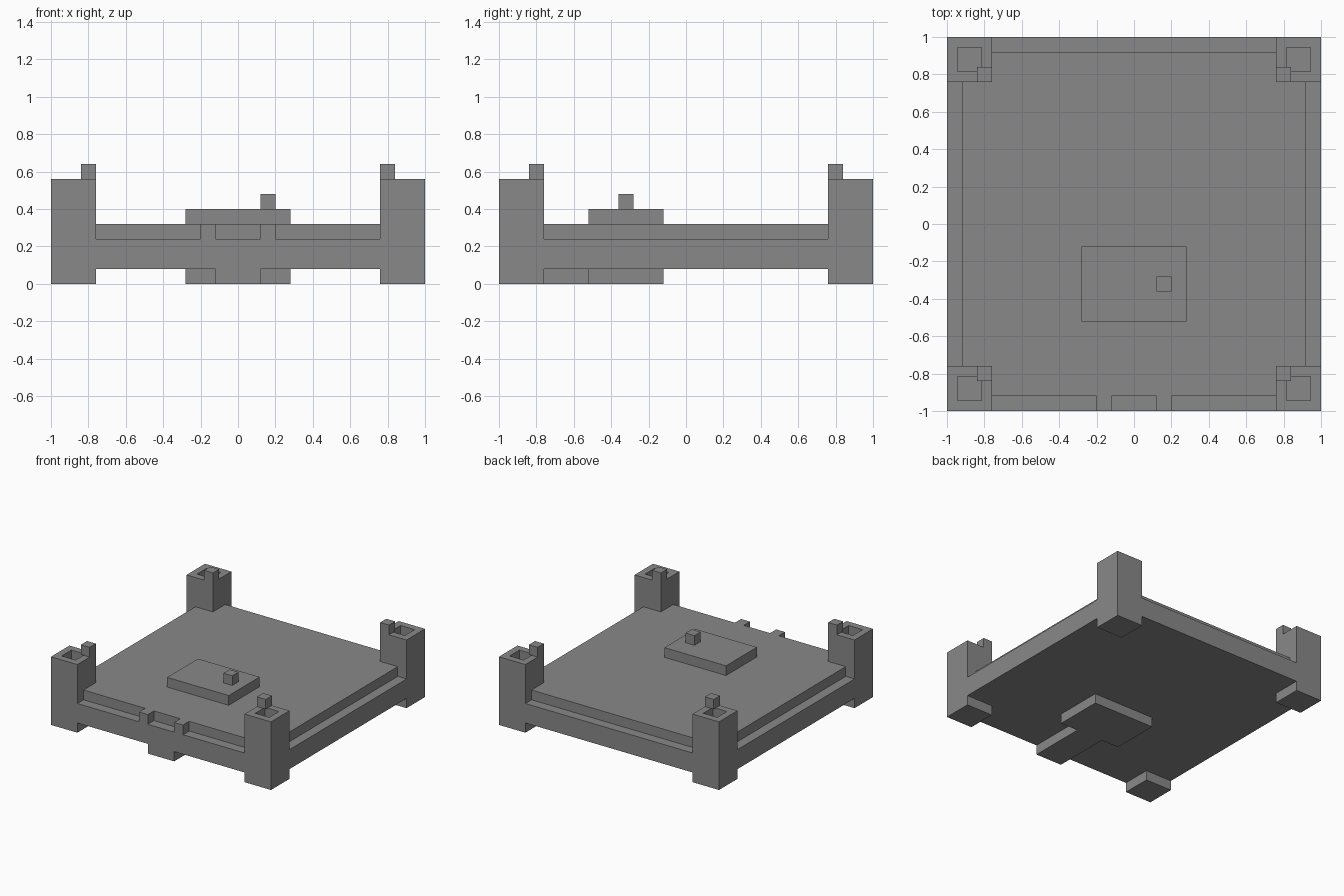
import bpy
import bmesh
from mathutils import Matrix, Vector

if "Cube" in bpy.data.objects:
    bpy.data.objects.remove(bpy.data.objects["Cube"], do_unlink=True)

# Single stone grey
GREY = (0.25, 0.25, 0.25, 1)
stone = bpy.data.materials.new("stone_grey")
stone.use_nodes = True
stone.diffuse_color = GREY
stone.node_tree.nodes["Principled BSDF"].inputs["Base Color"].default_value = GREY


def finish(name, bm):
    bmesh.ops.recalc_face_normals(bm, faces=bm.faces)
    mesh = bpy.data.meshes.new(name)
    bm.to_mesh(mesh)
    bm.free()
    mesh.materials.append(stone)
    obj = bpy.data.objects.new(name, mesh)
    bpy.context.collection.objects.link(obj)
    return obj


def block_mesh(x, y, z):
    """Box spanning the given (low, high) ranges."""
    bm = bmesh.new()
    spans = (x, y, z)
    centre = Vector([(a + b) / 2 for a, b in spans])
    size = Vector([abs(b - a) for a, b in spans])
    bmesh.ops.create_cube(bm, size=1, matrix=Matrix.Translation(centre) @ Matrix.Diagonal(size.to_4d()))
    return bm


def block(name, x, y, z):
    return finish(name, block_mesh(x, y, z))


def notched_slab(name, half, notch, low, high):
    """Square slab with its four corners cut out to receive the posts."""
    bm = bmesh.new()
    outline = []
    for sx, sy in ((1, 1), (-1, 1), (-1, -1), (1, -1)):
        corner = [(half, notch), (notch, notch), (notch, half)]
        if sx * sy < 0:
            corner.reverse()
        outline += [(sx * u, sy * v) for u, v in corner]
    face = bm.faces.new([bm.verts.new((u, v, low)) for u, v in outline])
    top = bmesh.ops.extrude_face_region(bm, geom=[face])["geom"]
    bmesh.ops.translate(bm, verts=[v for v in top if isinstance(v, bmesh.types.BMVert)],
                        vec=(0, 0, high - low))
    return finish(name, bm)


# Floor: wide base with a narrower step on top
notched_slab("base_slab", 1, 0.76, 0.08, 0.24)
notched_slab("upper_floor", 0.92, 0.76, 0.24, 0.32)

# Corner posts with a square socket and a stub on the inner corner
for y_name, sy in (("front", -1), ("back", 1)):
    for x_name, sx in (("right", -1), ("left", 1)):
        bm = block_mesh((sx * 0.76, sx), (sy * 0.76, sy), (0, 0.56))
        bm.normal_update()
        top = max(bm.faces, key=lambda f: f.calc_center_median().z)
        bmesh.ops.inset_region(bm, faces=[top], thickness=0.08)
        floor = bmesh.ops.extrude_face_region(bm, geom=[top])["geom"]
        bmesh.ops.translate(bm, verts=[v for v in floor if isinstance(v, bmesh.types.BMVert)],
                            vec=(0, 0, -0.08))
        if top.is_valid:
            bmesh.ops.delete(bm, geom=[top], context="FACES_ONLY")
        finish(f"{y_name}_{x_name}_post", bm)
        block(f"{y_name}_{x_name}_stub", (sx * 0.76, sx * 0.84), (sy * 0.76, sy * 0.84), (0.56, 0.64))

# Two tabs on the front ledge
for name, s in (("right", -1), ("left", 1)):
    block(f"{name}_front_tab", (s * 0.12, s * 0.20), (-1, -0.92), (0.24, 0.32))

# Raised plate with its knob
block("raised_plate", (-0.28, 0.28), (-0.52, -0.12), (0.32, 0.40))
block("plate_knob", (0.12, 0.20), (-0.36, -0.28), (0.40, 0.48))

# Underside pad and the strip leading to the front edge
block("under_pad", (-0.28, 0.28), (-0.52, -0.12), (0, 0.08))
block("under_strip", (-0.12, 0.12), (-1, -0.52), (0, 0.08))
